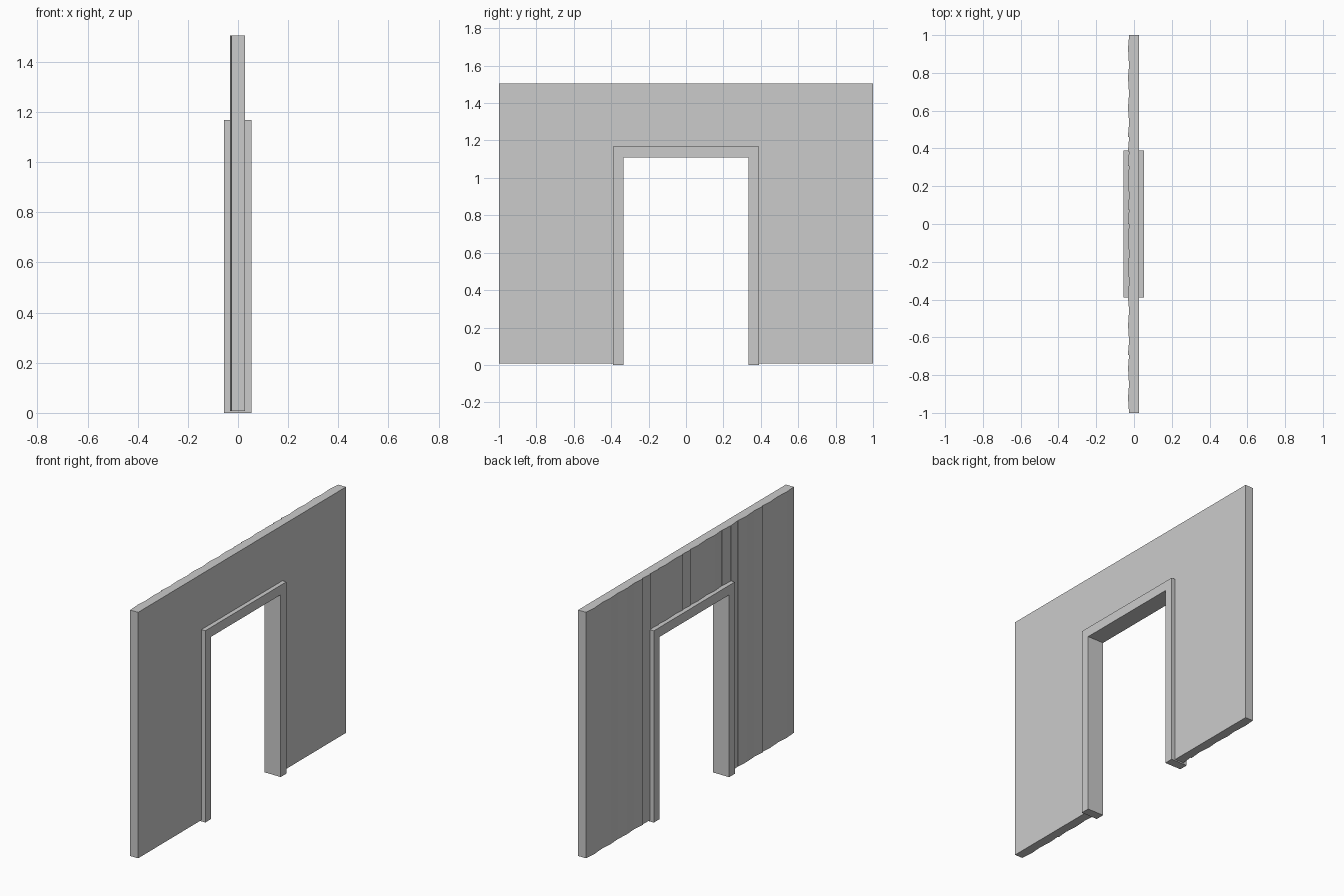
import bpy, bmesh, random

cube = bpy.data.objects.get("Cube")
if cube:
    bpy.data.objects.remove(cube)

random.seed(4)
BASE, TOP = 0.008, 1.506
OPEN_Y, OPEN_Z = 0.335, 1.11
TRIM_Y, TRIM_Z = 0.39, 1.168
BOARDS = 26

grey = bpy.data.materials.new("plain_grey")
grey.use_nodes = True
colour = (0.6, 0.6, 0.6, 1)
grey.diffuse_color = colour
grey.node_tree.nodes["Principled BSDF"].inputs["Base Color"].default_value = colour


def prism(bm, points, offset):
    """Close a prism by sweeping a flat outline along an offset."""
    face = bm.faces.new([bm.verts.new(p) for p in points])
    swept = bmesh.ops.extrude_face_region(bm, geom=[face], use_keep_orig=True)
    moved = [v for v in swept["geom"] if isinstance(v, bmesh.types.BMVert)]
    bmesh.ops.translate(bm, verts=moved, vec=offset)


def finish(bm, name):
    bmesh.ops.recalc_face_normals(bm, faces=bm.faces)
    mesh = bpy.data.meshes.new(name)
    bm.to_mesh(mesh)
    bm.free()
    mesh.materials.append(grey)
    obj = bpy.data.objects.new(name, mesh)
    bpy.context.collection.objects.link(obj)


def arch(name, x0, x1, outer, top, inner, head, base):
    """Square arch seen from the side, swept through its thickness."""
    outline = [(-outer, base), (-outer, top), (outer, top), (outer, base),
               (inner, base), (inner, head), (-inner, head), (-inner, base)]
    bm = bmesh.new()
    prism(bm, [(x0, y, z) for y, z in outline], (x1 - x0, 0, 0))
    finish(bm, name)


# Wall panel and the door lining with its raised trim
arch("wall_panel", -0.023, 0.027, 1.0, TOP, OPEN_Y + 0.02, OPEN_Z + 0.02, BASE)
arch("door_frame", -0.056, 0.053, TRIM_Y, TRIM_Z, OPEN_Y, OPEN_Z, 0)

# Vertical cladding boards, each slightly tilted, stopped behind the trim
bm = bmesh.new()
width = 2 / BOARDS
cut = OPEN_Y + 0.02
for i in range(BOARDS):
    y0 = -1 + i * width
    y1 = y0 + width
    tilt = random.choice([-1, 1]) * random.uniform(0.002, 0.004)
    front = -0.029

    def face_x(y):
        return front + tilt * (2 * (y - y0) / width - 1)

    stops = [y0] + [c for c in (-cut, cut) if y0 < c < y1] + [y1]
    for a, b in zip(stops, stops[1:]):
        bottom = OPEN_Z + 0.02 if abs(a + b) / 2 < cut else BASE
        outline = [(-0.022, a, bottom), (face_x(a), a, bottom),
                   (face_x(b), b, bottom), (-0.022, b, bottom)]
        prism(bm, outline, (0, 0, TOP - bottom))
finish(bm, "cladding_boards")
